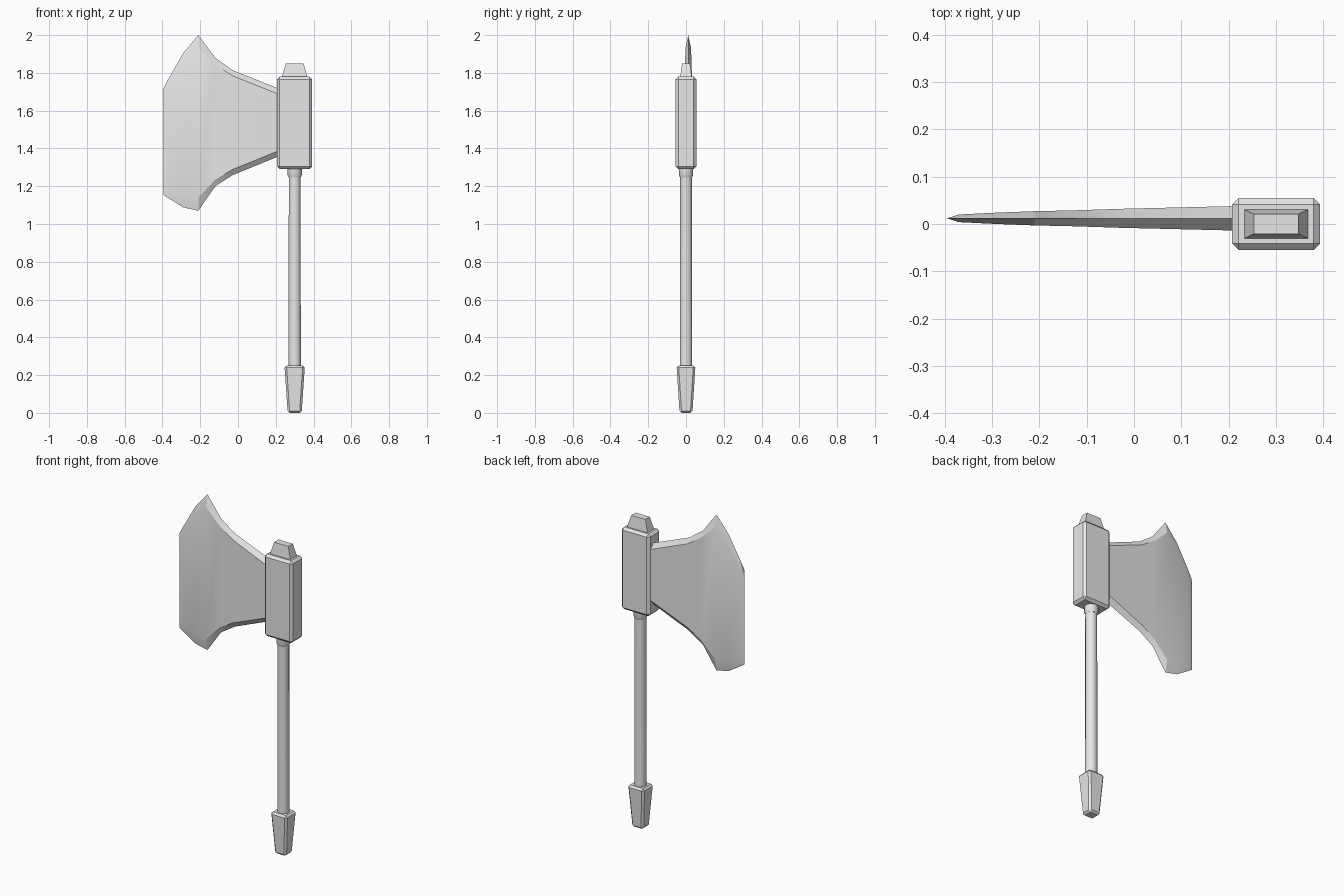
import bpy, bmesh, math

cube = bpy.data.objects.get("Cube")
if cube:
    bpy.data.objects.remove(cube, do_unlink=True)

steel = bpy.data.materials.new("light grey")
steel.use_nodes = True
steel.diffuse_color = (0.8, 0.8, 0.8, 1)
steel.node_tree.nodes["Principled BSDF"].inputs["Base Color"].default_value = (0.8, 0.8, 0.8, 1)

AXIS_X = 0.30  # handle centre line


def finish(name, bm, bevel=0, smooth=None):
    """Turn a bmesh into an object with optional chamfer and smooth shading."""
    bmesh.ops.remove_doubles(bm, verts=bm.verts, dist=0.0005)
    bmesh.ops.recalc_face_normals(bm, faces=bm.faces)
    mesh = bpy.data.meshes.new(name)
    bm.to_mesh(mesh)
    bm.free()
    mesh.materials.append(steel)
    obj = bpy.data.objects.new(name, mesh)
    bpy.context.collection.objects.link(obj)
    if bevel:
        mod = obj.modifiers.new("chamfer", "BEVEL")
        mod.width = bevel
        mod.segments = 1
    if smooth:
        bpy.ops.object.select_all(action="DESELECT")
        obj.select_set(True)
        bpy.context.view_layer.objects.active = obj
        bpy.ops.object.shade_smooth_by_angle(angle=math.radians(smooth))
    return obj


def loft(rings):
    """Skin a closed solid through rings of equal point count."""
    bm = bmesh.new()
    loops = [[bm.verts.new(p) for p in ring] for ring in rings]
    n = len(loops[0])
    for a, b in zip(loops, loops[1:]):
        for i in range(n):
            j = (i + 1) % n
            bm.faces.new((a[i], a[j], b[j], b[i]))
    bm.faces.new(loops[0])
    bm.faces.new(loops[-1])
    return bm


def block(name, z0, z1, low, high, bevel=0):
    """Box whose half sizes (x, y) run from low to high."""
    rings = [[(AXIS_X + sx * h[0], sy * h[1], z)
              for sx, sy in ((-1, -1), (1, -1), (1, 1), (-1, 1))]
             for z, h in ((z0, low), (z1, high))]
    return finish(name, loft(rings), bevel)


def turned(name, profile, sides=12):
    """Round part from (radius, height) pairs."""
    rings = [[(AXIS_X + r * math.cos(math.tau * (i + 0.5) / sides),
               r * math.sin(math.tau * (i + 0.5) / sides), z) for i in range(sides)]
             for r, z in profile]
    return finish(name, loft(rings), smooth=35)


# Axe head block and its top stud
block("head_block", 1.29, 1.78, (0.093, 0.055), (0.093, 0.055), bevel=0.014)
block("top_stud", 1.77, 1.85, (0.07, 0.032), (0.047, 0.021))

# Handle, collar and pommel
turned("handle", [(0.034, 0.23), (0.032, 1.27)])
turned("collar", [(0.033, 1.245), (0.039, 1.26), (0.039, 1.30)])
block("pommel", 0.0, 0.25, (0.037, 0.034), (0.054, 0.05), bevel=0.011)

# Blade stations: x, top, bottom, rim width, half thickness
stations = [
    (0.22, 1.715, 1.36, 0.03, 0.026),
    (-0.03, 1.815, 1.258, 0.03, 0.02),
    (-0.12, 1.88, 1.20, 0.035, 0.017),
    (-0.21, 2.0, 1.07, 0.07, 0.015),
    (-0.29, 1.905, 1.088, 0.06, 0.012),
    (-0.37, 1.765, 1.138, 0.04, 0.008),
    (-0.395, 1.717, 1.155, 0.03, 0.0),
]
MID_Y = 0.012
blade_rings = [[(x, MID_Y, top), (x, MID_Y - h, top - rim), (x, MID_Y - h, bottom + rim),
                (x, MID_Y, bottom), (x, MID_Y + h, bottom + rim), (x, MID_Y + h, top - rim)]
               for x, top, bottom, rim, h in stations]
bm = loft(blade_rings[:-1])
# Sharpened cutting edge closes the outer end
bm.faces.ensure_lookup_table()
end_face = bm.faces[-1]
end = list(end_face.verts)
bm.faces.remove(end_face)
x, top, bottom, rim, h = stations[-1]
edge = [bm.verts.new((x, MID_Y, z)) for z in (top, top - rim, bottom + rim, bottom)]
for side in ((0, 1, 2, 3), (0, 5, 4, 3)):
    for k in range(3):
        bm.faces.new((end[side[k]], end[side[k + 1]], edge[k + 1], edge[k]))
finish("blade", bm, smooth=20)
